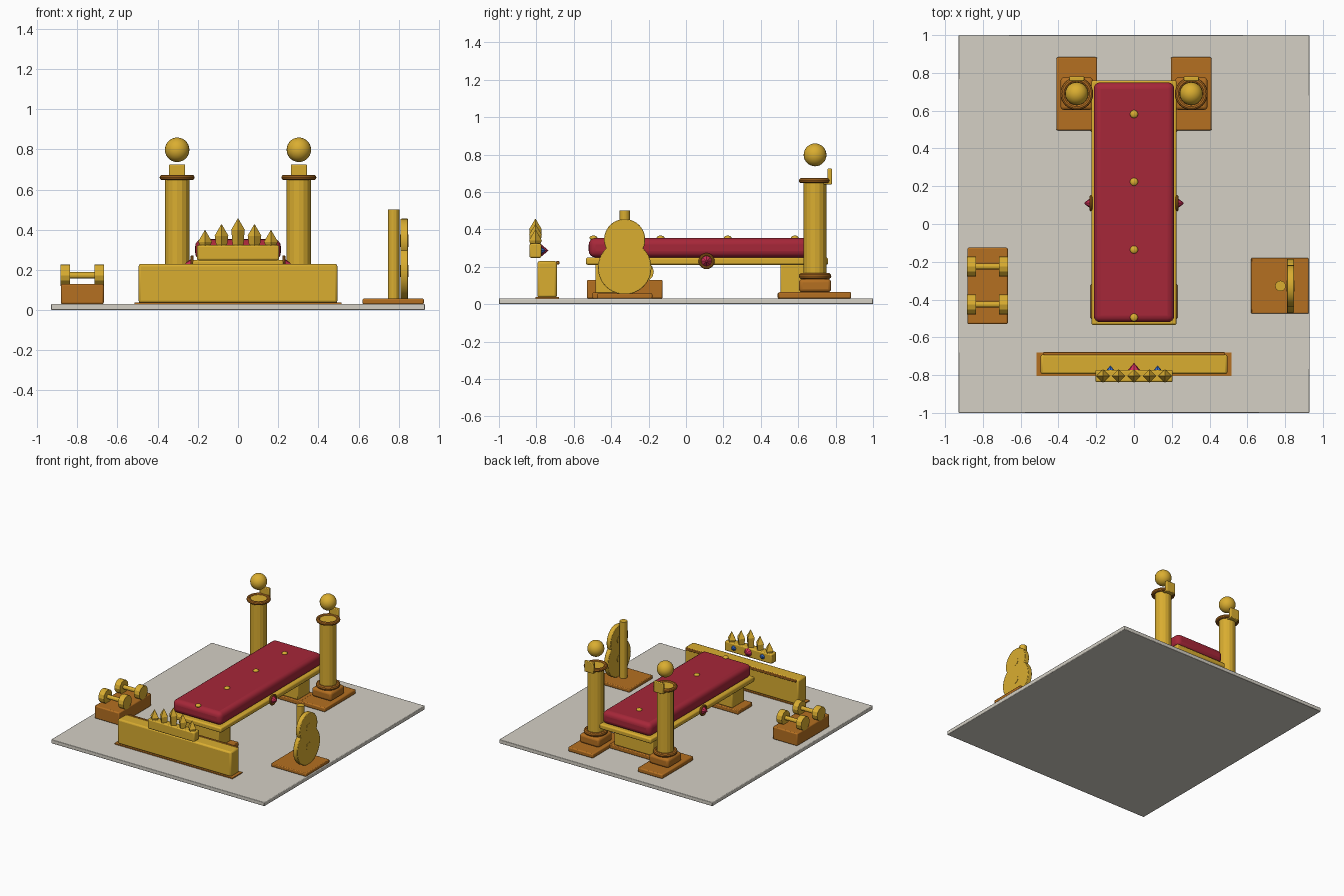
import bpy, math
from mathutils import Vector

if "Cube" in bpy.data.objects:
    bpy.data.objects.remove(bpy.data.objects["Cube"])


def mat(name, col):
    m = bpy.data.materials.new(name)
    m.diffuse_color = (*col, 1)
    m.use_nodes = True
    m.node_tree.nodes["Principled BSDF"].inputs["Base Color"].default_value = m.diffuse_color
    return m


GOLD = mat("gold", (0.70, 0.42, 0.03))
BRONZE = mat("bronze", (0.46, 0.16, 0.015))
RED = mat("red_cushion", (0.38, 0.02, 0.04))
RUBY = mat("ruby", (0.65, 0.03, 0.10))
BLUE = mat("sapphire", (0.04, 0.15, 0.60))
STONE = mat("stone", (0.66, 0.63, 0.56))


def finish(name, m, smooth=True):
    o = bpy.context.object
    o.name = name
    o.data.materials.append(m)
    if smooth:
        bpy.ops.object.shade_smooth_by_angle(angle=math.radians(28))
    return o


def box(name, x, y, z, m, bevel=0.006, seg=2):
    """Bevelled box from (min, max) ranges."""
    lo, hi = Vector((x[0], y[0], z[0])), Vector((x[1], y[1], z[1]))
    bpy.ops.mesh.primitive_cube_add(size=1, location=(lo + hi) / 2)
    o = bpy.context.object
    o.scale = hi - lo
    bpy.ops.object.transform_apply(location=False, rotation=False, scale=True)
    if bevel:
        b = o.modifiers.new("bevel", "BEVEL")
        b.width, b.segments = bevel, seg
    return finish(name, m)


ROT = {"z": (0, 0, 0), "x": (0, math.pi / 2, 0), "-x": (0, -math.pi / 2, 0), "y": (-math.pi / 2, 0, 0)}


def cyl(name, loc, r, depth, m, axis="z", n=32, bevel=0.0):
    bpy.ops.mesh.primitive_cylinder_add(vertices=n, radius=r, depth=depth, location=loc, rotation=ROT[axis])
    if bevel:
        b = bpy.context.object.modifiers.new("bevel", "BEVEL")
        b.width, b.segments, b.limit_method = bevel, 2, "ANGLE"
        b.angle_limit = math.radians(50)
    return finish(name, m, n > 16)


def cone(name, loc, r1, r2, depth, m, axis="z", n=4):
    bpy.ops.mesh.primitive_cone_add(vertices=n, radius1=r1, radius2=r2, depth=depth, location=loc, rotation=ROT[axis])
    return finish(name, m, False)


def ball(name, loc, r, m, sz=1):
    bpy.ops.mesh.primitive_uv_sphere_add(segments=24, ring_count=14, radius=r, location=loc)
    bpy.context.object.scale.z = sz
    return finish(name, m)


def ring(name, loc, r, t, m, axis="z"):
    bpy.ops.mesh.primitive_torus_add(major_segments=32, minor_segments=10, major_radius=r,
                                     minor_radius=t, location=loc, rotation=ROT[axis])
    return finish(name, m)


# floor
box("floor_slab", (-0.93, 0.93), (-1, 1), (0, 0.03), STONE, 0.004)

# bench
box("bench_cushion", (-0.213, 0.213), (-0.52, 0.75), (0.25, 0.353), RED, 0.035, 4)
box("bench_frame", (-0.226, 0.226), (-0.535, 0.76), (0.21, 0.25), GOLD, 0.01)
for i in range(4):
    ball("cushion_button", (0, -0.495 + 0.359 * i, 0.354), 0.021, GOLD, 0.6)
for part, y in (("front", -0.41), ("rear", 0.58)):
    box(part + "_bench_foot", (-0.23, 0.23), (y - 0.09, y + 0.09), (0.03, 0.062), BRONZE)
    box(part + "_bench_leg", (-0.17, 0.17), (y - 0.075, y + 0.075), (0.06, 0.212), GOLD)
for s in (-1, 1):
    ring("frame_gem_ring", (s * 0.228, 0.11, 0.23), 0.035, 0.008, BRONZE, "x")
    cone("frame_gem", (s * 0.242, 0.11, 0.23), 0.034, 0.004, 0.04, RUBY, "x" if s > 0 else "-x", 8)

# columns
for s in (-1, 1):
    x, y = s * 0.303, 0.69
    box("column_plinth", (x - 0.108, x + 0.108), (0.495, 0.883), (0.03, 0.065), BRONZE, 0.008)
    box("column_base", (x - 0.086, x + 0.086), (y - 0.086, y + 0.086), (0.064, 0.135), BRONZE, 0.018, 3)
    ring("column_base_ring", (x, y, 0.15), 0.071, 0.016, BRONZE)
    cyl("column_shaft", (x, y, 0.4), 0.061, 0.53, GOLD, n=16)
    ring("column_top_ring", (x, y, 0.66), 0.073, 0.014, BRONZE)
    box("bar_hook_arm", (x - 0.04, x + 0.04), (0.735, 0.78), (0.64, 0.662), GOLD, 0.004)
    box("bar_hook_plate", (x - 0.04, x + 0.04), (0.757, 0.781), (0.64, 0.725), GOLD, 0.005)
    ball("column_sphere", (x, y, 0.798), 0.061, GOLD)

# front panel
box("panel_base", (-0.515, 0.515), (-0.805, -0.68), (0.03, 0.037), BRONZE, 0)
box("front_panel", (-0.495, 0.495), (-0.795, -0.69), (0.035, 0.23), GOLD, 0.012)
box("panel_trim", (-0.48, 0.48), (-0.695, -0.677), (0.213, 0.23), BRONZE, 0.004)

# crown floating over the panel
box("crown_band", (-0.205, 0.205), (-0.837, -0.773), (0.248, 0.323), GOLD, 0.008)
for i in range(-2, 3):
    x, y = i * 0.082, -0.805
    tip = 0.458 - 0.029 * abs(i)
    shoulder = tip - 0.06
    cone("crown_spike_stem", (x, y, (0.318 + shoulder) / 2), 0.027, 0.033, shoulder - 0.318, GOLD)
    cone("crown_spike_tip", (x, y, shoulder + 0.03), 0.035, 0, 0.06, GOLD)
cone("crown_center_gem", (0, -0.755, 0.287), 0.034, 0, 0.04, RUBY, "y", 8)
for s in (-1, 1):
    cone("crown_side_gem", (s * 0.125, -0.762, 0.287), 0.022, 0, 0.027, BLUE, "y", 8)

# dumbbells on a rack
box("dumbbell_rack", (-0.882, -0.668), (-0.53, -0.125), (0.03, 0.13), BRONZE, 0.008)
for y in (-0.225, -0.425):
    cyl("dumbbell_bar", (-0.775, y, 0.173), 0.016, 0.19, GOLD, "x", 12)
    for x in (-0.86, -0.69):
        cyl("dumbbell_weight", (x, y, 0.173), 0.053, 0.047, GOLD, "x", 12)

# double-disc stand
box("stand_base", (0.62, 0.925), (-0.475, -0.18), (0.03, 0.057), BRONZE, 0.006)
cyl("stand_post", (0.775, -0.328, 0.277), 0.028, 0.446, GOLD, n=16)
for name, z, r in (("lower", 0.195, 0.143), ("upper", 0.345, 0.11)):
    cyl(name + "_disc", (0.828, -0.328, z), r, 0.037, GOLD, "x", 40, 0.004)
    cyl(name + "_disc_boss", (0.828, -0.328, z), 0.03, 0.042, GOLD, "x", 20)
